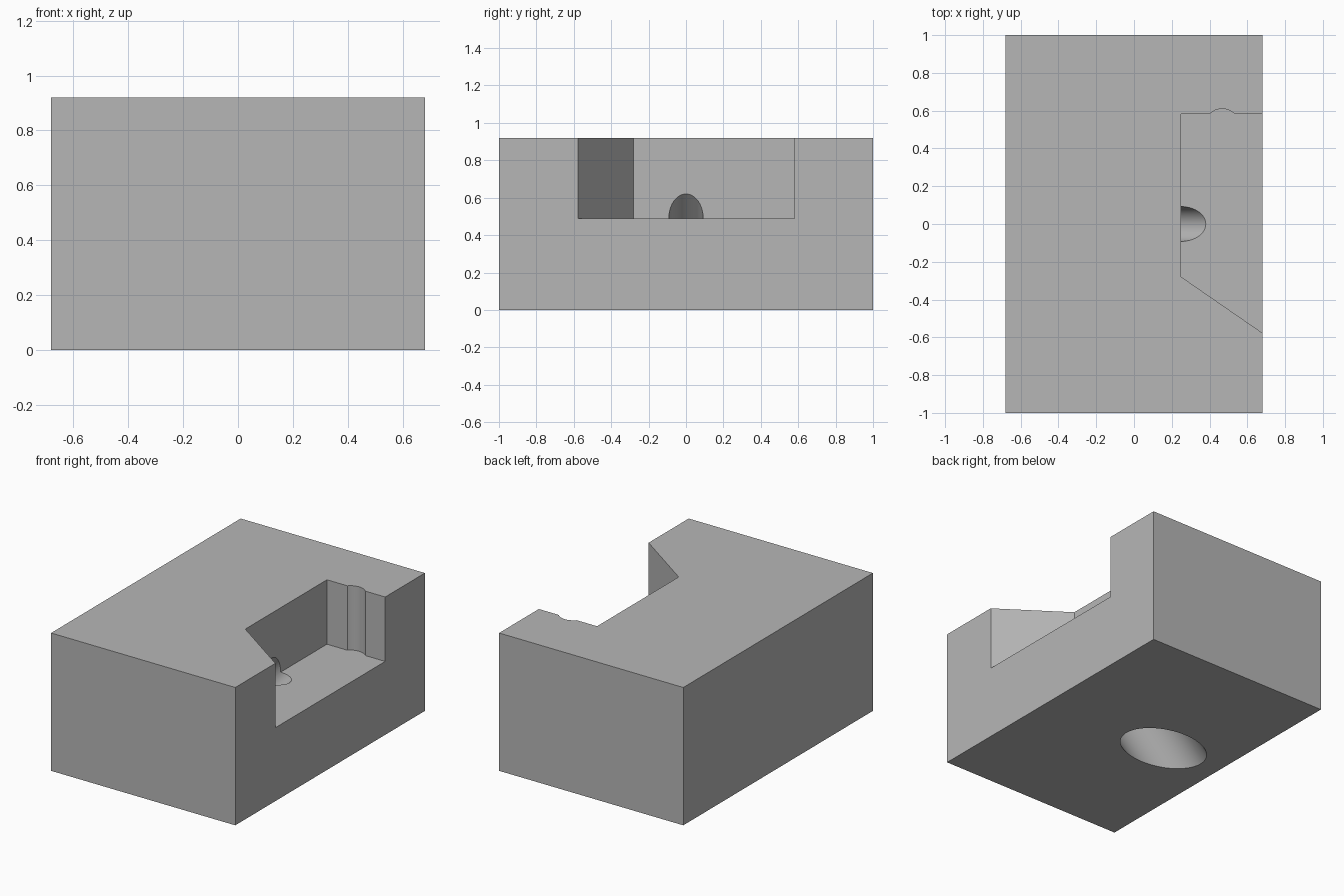
import bpy, bmesh, math
from mathutils import Matrix, Vector

if "Cube" in bpy.data.objects:
    bpy.data.objects.remove(bpy.data.objects["Cube"])

grey = bpy.data.materials.new("plain grey")
grey.diffuse_color = (0.47, 0.47, 0.47, 1)
grey.use_nodes = True
grey.node_tree.nodes["Principled BSDF"].inputs["Base Color"].default_value = grey.diffuse_color


def prism(name, outline, z0, z1):
    """Extrude a flat outline from z0 up to z1."""
    bm = bmesh.new()
    face = bm.faces.new([bm.verts.new((x, y, z0)) for x, y in outline])
    top = bmesh.ops.extrude_face_region(bm, geom=[face])["geom"]
    verts = [v for v in top if isinstance(v, bmesh.types.BMVert)]
    bmesh.ops.translate(bm, verts=verts, vec=(0, 0, z1 - z0))
    return finish(name, bm)


def bore(name, radius, start, end):
    """Cylinder along the slanted axis, measured from its exit in the base."""
    axis = Vector((1, 0, 1)).normalized()
    middle = Vector((-0.24, 0, 0)) + axis * (start + end) / 2
    place = Matrix.Translation(middle) @ Matrix.Rotation(math.pi / 4, 4, 'Y')
    bm = bmesh.new()
    bmesh.ops.create_cone(bm, cap_ends=True, segments=64, radius1=radius,
                          radius2=radius, depth=end - start, matrix=place)
    return finish(name, bm)


def finish(name, bm):
    bmesh.ops.recalc_face_normals(bm, faces=bm.faces)
    mesh = bpy.data.meshes.new(name)
    bm.to_mesh(mesh)
    bm.free()
    mesh.materials.append(grey)
    obj = bpy.data.objects.new(name, mesh)
    bpy.context.collection.objects.link(obj)
    return obj


# Main block
block = prism("block", [(-0.68, -1), (0.68, -1), (0.68, 1), (-0.68, 1)], 0, 0.92)

# Side pocket with one slanted wall and a rounded groove in the far wall
half = math.asin(0.067 / 0.092)
groove = []
for i in range(17):
    a = half * (1 - i / 8)
    groove.append((0.467 + 0.092 * math.sin(a), 0.518 + 0.092 * math.cos(a)))
wall_y = groove[0][1]
outline = [(0.25, -0.28), (0.68, -0.577), (0.9, -0.577), (0.9, wall_y)]
outline += groove + [(0.25, wall_y)]
pocket = prism("pocket_cutter", outline, 0.49, 1.1)

# Slanted stepped hole from the pocket corner to the base
cutters = [pocket,
           bore("narrow_bore_cutter", 0.092, 0.2, 0.9),
           bore("wide_bore_cutter", 0.213, -0.4, 0.42)]

for cutter in cutters:
    mod = block.modifiers.new(cutter.name, 'BOOLEAN')
    mod.operation = 'DIFFERENCE'
    mod.solver = 'EXACT'
    mod.object = cutter

# Bake the cuts, drop the cutters, smooth the round walls
bpy.context.view_layer.objects.active = block
block.select_set(True)
for cutter in cutters:
    bpy.ops.object.modifier_apply(modifier=cutter.name)
    bpy.data.objects.remove(cutter)
bpy.ops.object.shade_smooth_by_angle(angle=math.radians(25))
